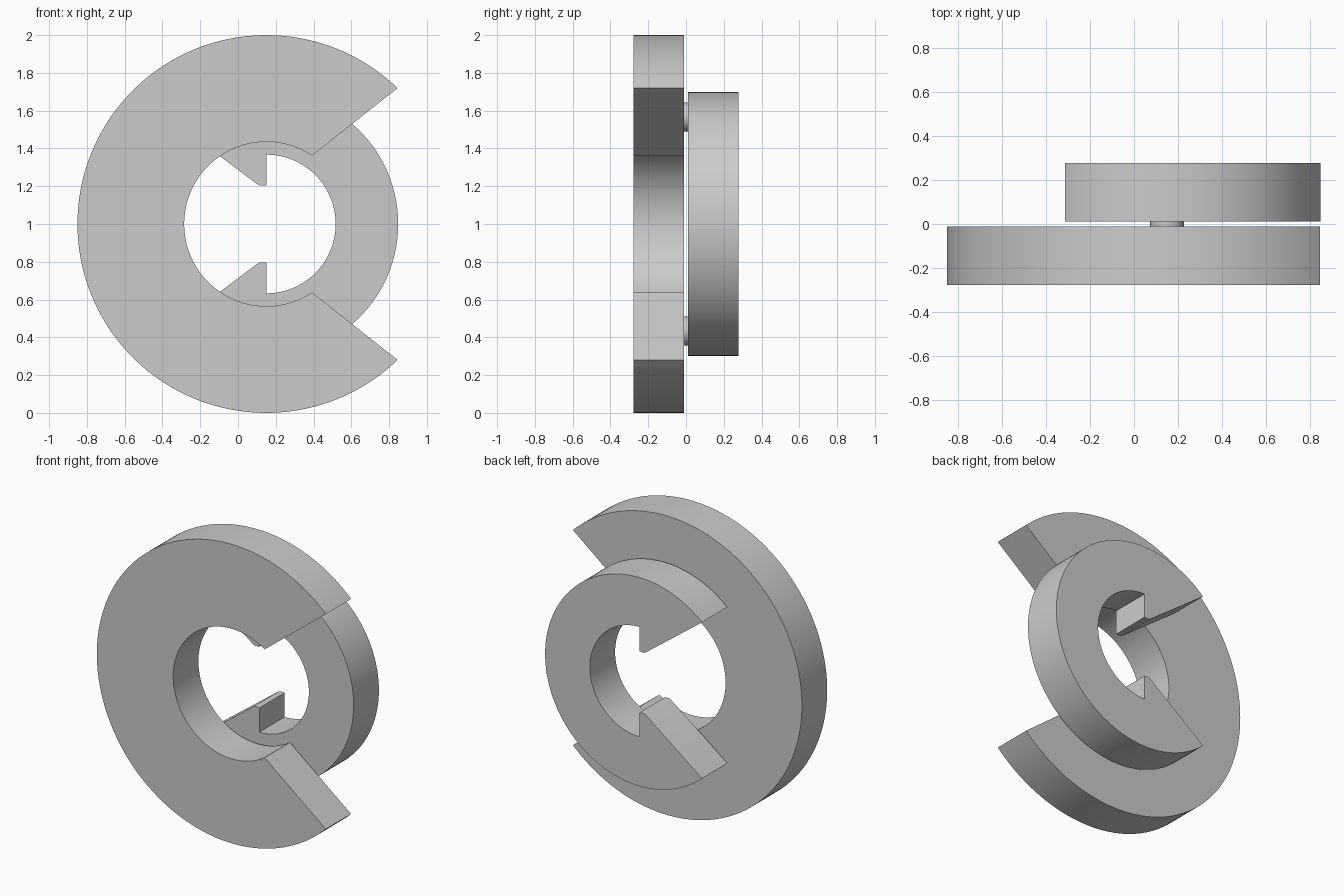
import bpy, bmesh, math
from mathutils import Matrix

cube = bpy.data.objects.get("Cube")
if cube:
    bpy.data.objects.remove(cube, do_unlink=True)

CX, CZ = 0.15, 1.0          # shared centre of both rings
Y_IN, Y_OUT = 0.011, 0.278  # inner and outer faces of each ring

grey = bpy.data.materials.new("light_grey")
grey.use_nodes = True
grey.diffuse_color = (0.6, 0.6, 0.6, 1)
grey.node_tree.nodes["Principled BSDF"].inputs["Base Color"].default_value = (0.6, 0.6, 0.6, 1)


def arc(radius, start, end, steps):
    """Points on an arc about the ring centre, angles in degrees."""
    angles = [math.radians(start + (end - start) * i / steps) for i in range(steps + 1)]
    return [(radius * math.cos(a), radius * math.sin(a)) for a in angles]


def finish(name, bm):
    bmesh.ops.recalc_face_normals(bm, faces=bm.faces)
    mesh = bpy.data.meshes.new(name)
    bm.to_mesh(mesh)
    bm.free()
    mesh.materials.append(grey)
    obj = bpy.data.objects.new(name, mesh)
    bpy.context.collection.objects.link(obj)
    bpy.ops.object.select_all(action='DESELECT')
    obj.select_set(True)
    bpy.context.view_layer.objects.active = obj
    bpy.ops.object.shade_smooth_by_angle(angle=math.radians(20))
    return obj


def extrude_profile(name, points, y0, y1):
    """Closed x-z profile, made solid between two depths."""
    bm = bmesh.new()
    face = bm.faces.new([bm.verts.new((CX + x, y0, CZ + z)) for x, z in points])
    result = bmesh.ops.extrude_face_region(bm, geom=[face])
    verts = [g for g in result["geom"] if isinstance(g, bmesh.types.BMVert)]
    bmesh.ops.translate(bm, verts=verts, vec=(0, y1 - y0, 0))
    return finish(name, bm)


# Large front ring, open towards +x
large = arc(1.0, 46, 314, 108) + arc(0.435, 303.7, 56.3, 84)
extrude_profile("large_split_ring", large, -Y_OUT, -Y_IN)

# Small back ring, open towards -x, with a blunt tooth at each end
tooth = [(0, 0.205), (-0.03, 0.203), (-0.046, 0.209)]
small = arc(0.698, 131.6, -131.6, 108)
small += [(x, -z) for x, z in reversed(tooth)]
small += arc(0.367, -90, 90, 72) + tooth
extrude_profile("small_split_ring", small, Y_IN, Y_OUT)

# Thin round pads joining the rings
for name, side in (("upper_pad", 1), ("lower_pad", -1)):
    bm = bmesh.new()
    place = Matrix.Translation((CX, 0, CZ + side * 0.566)) @ Matrix.Rotation(math.pi / 2, 4, 'X')
    bmesh.ops.create_cone(bm, cap_ends=True, segments=32, radius1=0.077, radius2=0.077,
                          depth=2 * Y_IN, matrix=place)
    finish(name, bm)
